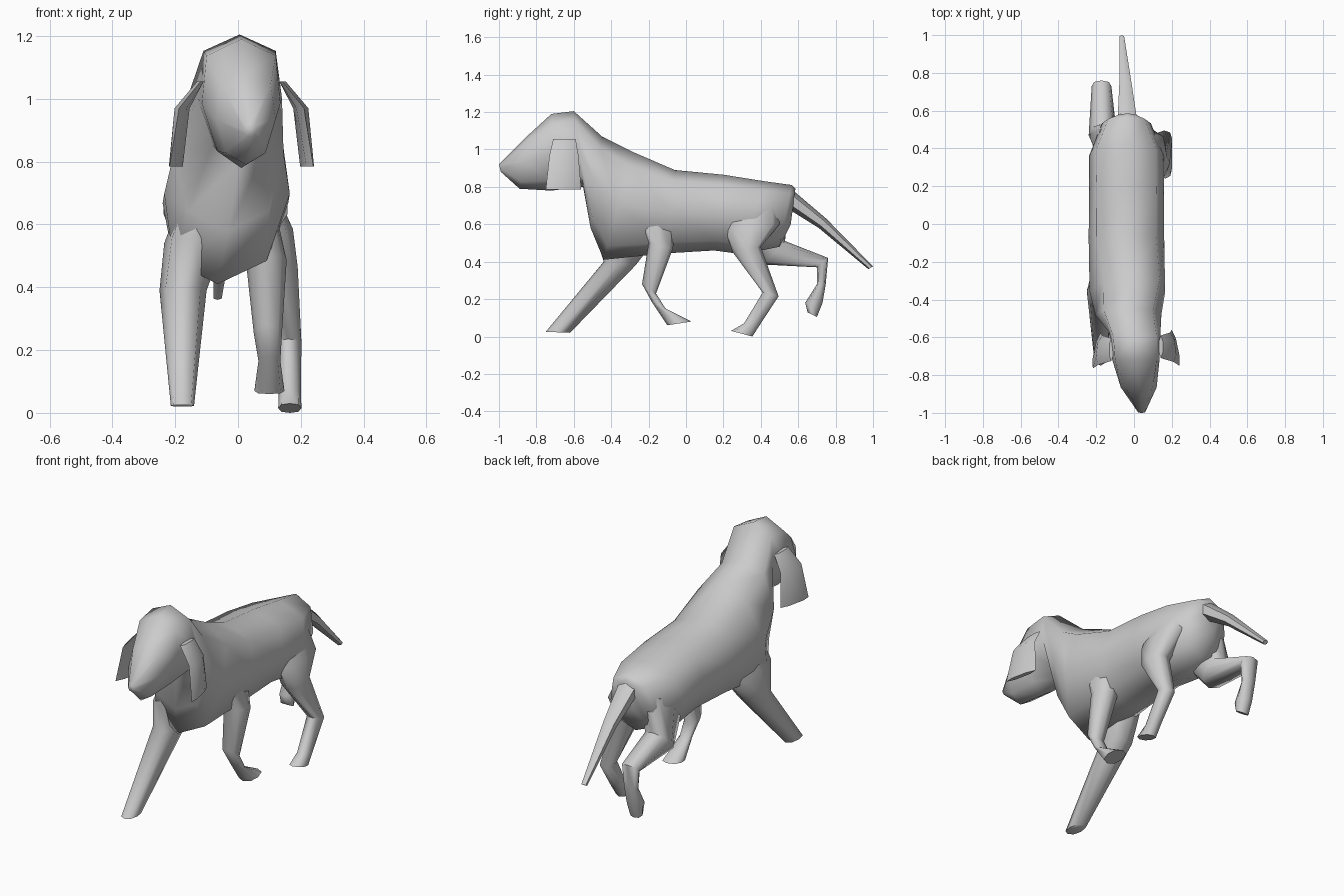
import bpy, bmesh, math


def loft(name, sections, sides=8, power=1.0, angle=55):
    """Skin rings; a section is (centre x, half width, y1, z1, y2, z2[, x skew, top flare]),
    where the two y/z points are the ring's opposite edges in side view."""
    bm = bmesh.new()
    rings = []
    for s in sections:
        cx, hw, y1, z1, y2, z2, skew, flare = (tuple(s) + (0, 0))[:8]
        ring = []
        for i in range(sides):
            a = 2 * math.pi * i / sides
            c, d = math.cos(a), math.sin(a)
            c = math.copysign(abs(c) ** power, c)
            d = math.copysign(abs(d) ** power, d)
            ring.append(bm.verts.new((cx + hw * d * (1 + flare * c) + skew * c,
                                      (y1 + y2) / 2 + (y1 - y2) / 2 * c,
                                      (z1 + z2) / 2 + (z1 - z2) / 2 * c)))
        rings.append(ring)
    for r, q in zip(rings, rings[1:]):
        for i in range(sides):
            j = (i + 1) % sides
            bm.faces.new((r[i], r[j], q[j], q[i]))
    bm.faces.new(rings[0])
    bm.faces.new(rings[-1])
    bmesh.ops.recalc_face_normals(bm, faces=bm.faces)
    mesh = bpy.data.meshes.new(name)
    bm.to_mesh(mesh)
    bm.free()
    ob = bpy.data.objects.new(name, mesh)
    bpy.context.collection.objects.link(ob)
    bpy.ops.object.select_all(action='DESELECT')
    bpy.context.view_layer.objects.active = ob
    ob.select_set(True)
    bpy.ops.object.shade_smooth_by_angle(angle=math.radians(angle))
    return ob


# Head, neck and trunk in one skin, from nose to rump
loft("body", [
    (.04, .02, -1.0, .92, -.99, .88),
    (.025, .095, -.84, 1.08, -.89, .79, 0, .15),
    (.01, .125, -.72, 1.19, -.72, .78, 0, .25),
    (.005, .135, -.60, 1.205, -.55, .80, 0, .2),
    (-.03, .175, -.45, 1.07, -.51, .58),
    (-.035, .20, -.28, .985, -.44, .41, .03),
    (-.04, .20, -.06, .89, -.10, .445, 0, .08),
    (-.04, .198, .20, .865, .15, .46, 0, .1),
    (-.04, .198, .42, .83, .30, .44, 0, .08),
    (-.04, .13, .565, .81, .50, .48),
    (-.035, .05, .585, .79, .56, .60),
], power=.86, angle=80)

# Front leg reaching forward
loft("front_leg_reaching", [
    (-.10, .06, -.46, .74, -.16, .74),
    (-.14, .095, -.49, .56, -.16, .52),
    (-.175, .075, -.44, .40, -.27, .38),
    (-.177, .037, -.75, .025, -.62, .02),
], power=.85)

# Front leg lifted and folded back
loft("front_leg_lifted", [
    (.06, .05, -.30, .70, -.04, .68),
    (.09, .065, -.20, .50, -.07, .47),
    (.095, .045, -.235, .28, -.16, .23),
    (.10, .035, -.18, .18, -.11, .15),
    (.10, .048, -.10, .06, .03, .08),
], power=.85)

# Hind leg standing
loft("hind_leg_standing", [
    (.05, .06, .22, .74, .50, .72),
    (.10, .075, .21, .57, .50, .60),
    (.125, .065, .25, .45, .40, .48),
    (.16, .042, .41, .235, .495, .215),
    (.165, .035, .31, .07, .40, .07),
    (.165, .037, .24, .03, .355, 0),
], power=.85)

# Hind leg kicked back
loft("hind_leg_kicked", [
    (-.12, .08, .22, .62, .54, .70),
    (-.165, .075, .41, .385, .53, .51),
    (-.172, .052, .70, .37, .76, .42),
    (-.17, .042, .70, .28, .747, .28),
    (-.17, .04, .637, .18, .73, .18),
    (-.17, .035, .65, .13, .70, .105),
], power=.85)

# Tail
loft("tail", [
    (-.035, .06, .55, .80, .55, .68),
    (-.045, .038, .75, .63, .71, .58),
    (-.065, .015, 1.0, .375, .975, .36),
], sides=6)

# Thin hanging ears, slightly splayed at the front
for label, side, x, y in (("right", 1, 0, 0), ("left", -1, .022, -.015)):
    loft(label + "_ear", [
        (side * (.142 - x), .012, -.71 + y, 1.055, -.59 + y, 1.055),
        (side * (.20 - x), .022, -.73 + y, .97, -.575 + y, .97, side * .01),
        (side * (.22 - x), .014, -.75 + y, .785, -.56 + y, .785, side * .02),
    ], sides=6, angle=40)
